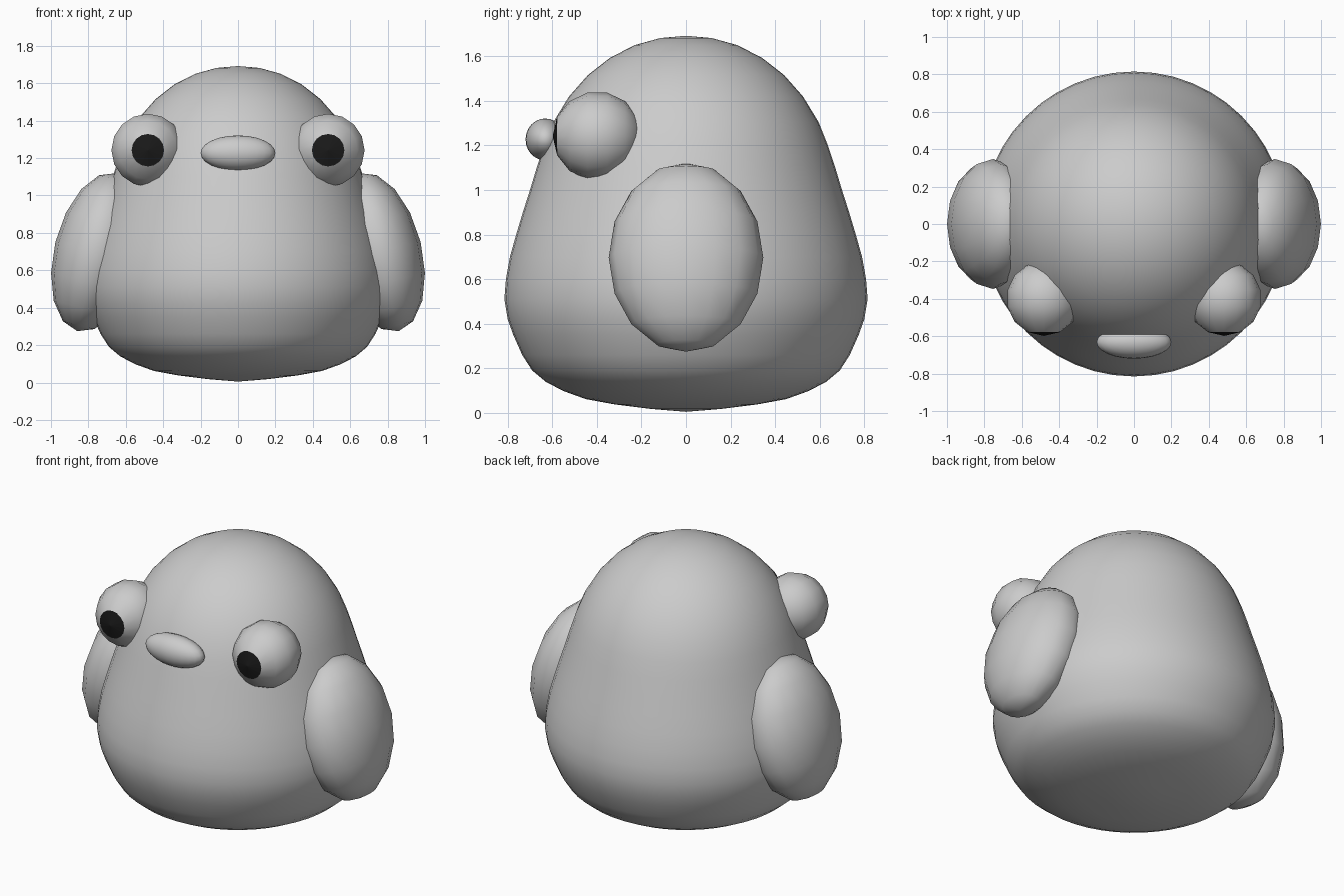
import bpy, bmesh, math
from mathutils import Matrix

if "Cube" in bpy.data.objects:
    bpy.data.objects.remove(bpy.data.objects["Cube"])

black = bpy.data.materials.new("black")
black.diffuse_color = (0.01, 0.01, 0.01, 1)
black.use_nodes = True
black.node_tree.nodes["Principled BSDF"].inputs["Base Color"].default_value = black.diffuse_color


def finish(name, bm):
    bmesh.ops.recalc_face_normals(bm, faces=bm.faces[:])
    for f in bm.faces:
        f.smooth = True
    me = bpy.data.meshes.new(name)
    bm.to_mesh(me)
    bm.free()
    ob = bpy.data.objects.new(name, me)
    bpy.context.collection.objects.link(ob)
    return ob


def ellipsoid(name, centre, radii, segs, rings, rot=None):
    bm = bmesh.new()
    m = Matrix.Translation(centre) @ (rot or Matrix()) @ Matrix.Diagonal((*radii, 1))
    bmesh.ops.create_uvsphere(bm, u_segments=segs, v_segments=rings, radius=1, matrix=m)
    return finish(name, bm)


# Body: lathed pear-shaped profile (radius, height)
profile = [(0, 0.005), (0.16, 0.018), (0.32, 0.038), (0.45, 0.062), (0.55, 0.098),
           (0.63, 0.14), (0.69, 0.19), (0.735, 0.26), (0.775, 0.35), (0.80, 0.42),
           (0.815, 0.51), (0.808, 0.60), (0.79, 0.70), (0.762, 0.80), (0.732, 0.90),
           (0.70, 1.0), (0.67, 1.10), (0.637, 1.20), (0.595, 1.305), (0.525, 1.42),
           (0.44, 1.516), (0.34, 1.594), (0.23, 1.65), (0.115, 1.682), (0, 1.692)]
bm = bmesh.new()
vs = [bm.verts.new((r, 0, z)) for r, z in profile]
es = [bm.edges.new(p) for p in zip(vs, vs[1:])]
bmesh.ops.spin(bm, geom=vs + es, cent=(0, 0, 0), axis=(0, 0, 1),
               angle=math.tau, steps=48, use_duplicate=False)
bmesh.ops.remove_doubles(bm, verts=bm.verts[:], dist=0.0005)
finish("body", bm)

# Beak
ellipsoid("beak", (0, -0.632, 1.227), (0.2, 0.088, 0.094), 24, 12)

for side, s in (("left", -1), ("right", 1)):
    # Wing: flattened ellipsoid leaning in at the top
    ellipsoid(side + "_wing", (s * 0.755, 0, 0.697), (0.228, 0.347, 0.435), 16, 8,
              Matrix.Rotation(-s * math.radians(13.9), 4, 'Y'))

    # Eye: ball with its pole to the front, whose cap is the black pupil
    eye = ellipsoid(side + "_eye", (s * 0.482, -0.398, 1.242), (0.2, 0.2, 0.2), 16, 7,
                    Matrix.Rotation(math.radians(90), 4, 'X'))
    eye.data.materials.append(None)
    eye.data.materials.append(black)
    for p in eye.data.polygons:
        if p.center.y < -0.58:
            p.material_index = 1
            p.use_smooth = False
